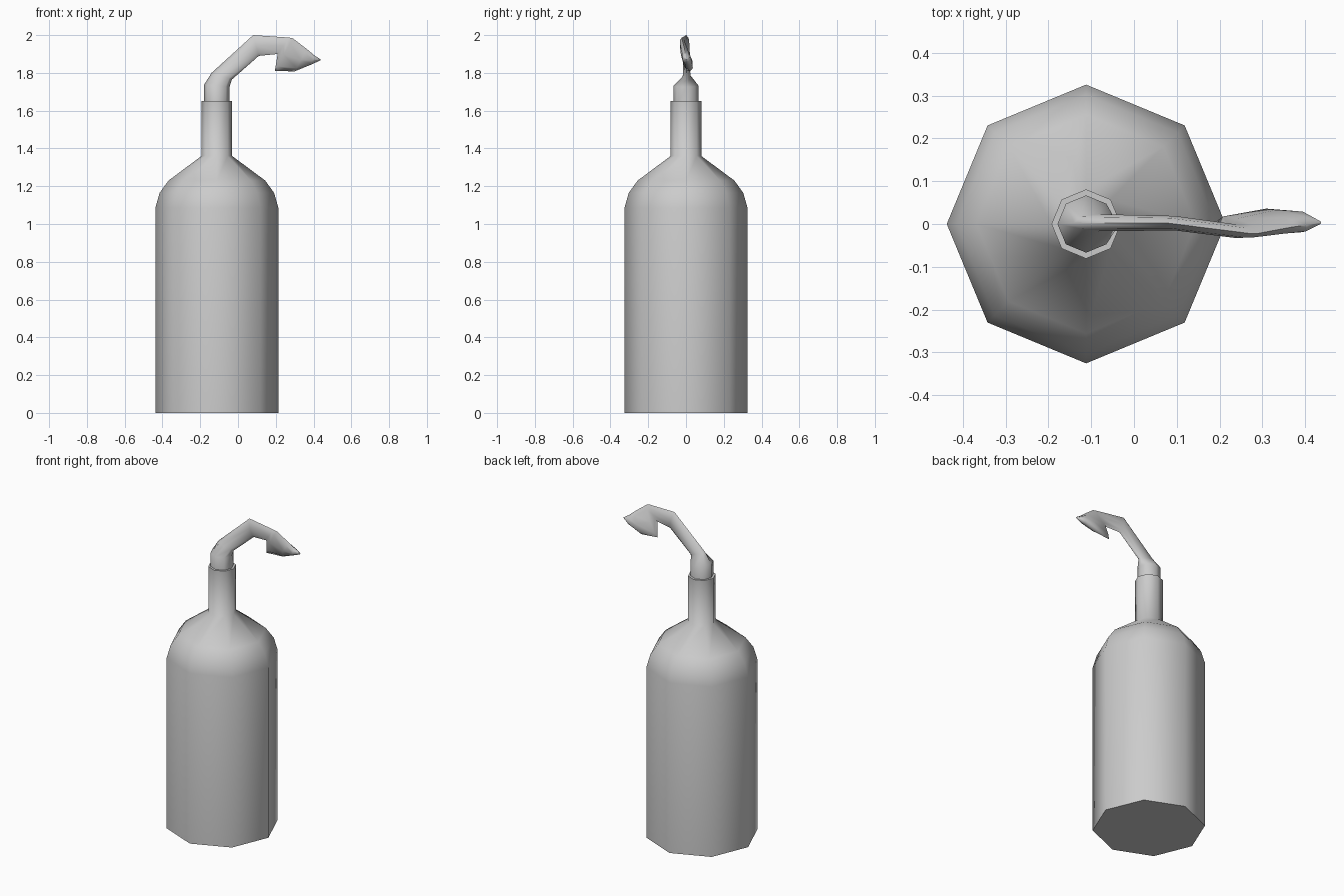
import bpy
import math

if "Cube" in bpy.data.objects:
    bpy.data.objects.remove(bpy.data.objects["Cube"])

SIDES = 8
AXIS_X = -0.112

grey = bpy.data.materials.new("plain grey")
grey.diffuse_color = (0.6, 0.6, 0.6, 1)
grey.use_nodes = True
grey.node_tree.nodes["Principled BSDF"].inputs["Base Color"].default_value = grey.diffuse_color


def loft(name, rings):
    """Skin a list of equal-length point rings and cap both ends."""
    n = len(rings[0])
    verts = [p for ring in rings for p in ring]
    faces = [(k * n + i, k * n + (i + 1) % n, (k + 1) * n + (i + 1) % n, (k + 1) * n + i)
             for k in range(len(rings) - 1) for i in range(n)]
    faces.append(tuple(reversed(range(n))))
    faces.append(tuple(range(len(verts) - n, len(verts))))
    mesh = bpy.data.meshes.new(name)
    mesh.from_pydata(verts, [], faces)
    mesh.materials.append(grey)
    obj = bpy.data.objects.new(name, mesh)
    bpy.context.collection.objects.link(obj)
    bpy.ops.object.select_all(action='DESELECT')
    bpy.context.view_layer.objects.active = obj
    obj.select_set(True)
    bpy.ops.object.shade_smooth_by_angle(angle=math.radians(62))
    return obj


def circle(r, z):
    return [(AXIS_X + r * math.cos(math.tau * i / SIDES),
             r * math.sin(math.tau * i / SIDES), z) for i in range(SIDES)]


def section(lower, upper, half_width, y_low=0.0, y_up=0.0):
    """Octagonal section spanning a lower and an upper (x, z) point."""
    pts = []
    for i in range(SIDES):
        a = math.tau * i / SIDES
        t = (1 - math.cos(a)) / 2
        pts.append((lower[0] + (upper[0] - lower[0]) * t,
                    y_low + (y_up - y_low) * t + half_width * math.sin(a),
                    lower[1] + (upper[1] - lower[1]) * t))
    return pts


# Bottle: straight body, rounded shoulder, narrow neck
profile = [(0.326, 0), (0.326, 1.085), (0.303, 1.165), (0.256, 1.23),
           (0.081, 1.36), (0.081, 1.65)]
loft("bottle", [circle(r, z) for r, z in profile])

# Spout: collar, thin bent tube and a flattened, slightly twisted beak
loft("spout", [
    section((-0.045, 1.63), (-0.179, 1.63), 0.067),
    section((-0.045, 1.725), (-0.179, 1.738), 0.067),
    section((-0.032, 1.765), (-0.140, 1.80), 0.020, 0.003, 0.003),
    section((0.110, 1.89), (0.080, 2.0), 0.017, 0.002, 0.002),
    section((0.210, 1.90), (0.270, 1.987), 0.016, -0.012, -0.022),
    section((0.195, 1.81), (0.290, 1.983), 0.020, 0.008, -0.022),
    section((0.300, 1.808), (0.365, 1.926), 0.026, 0.022, -0.008),
    section((0.385, 1.843), (0.405, 1.892), 0.024, 0.012, -0.002),
    section((0.436, 1.866), (0.437, 1.872), 0.003, 0.003, 0.003),
])
